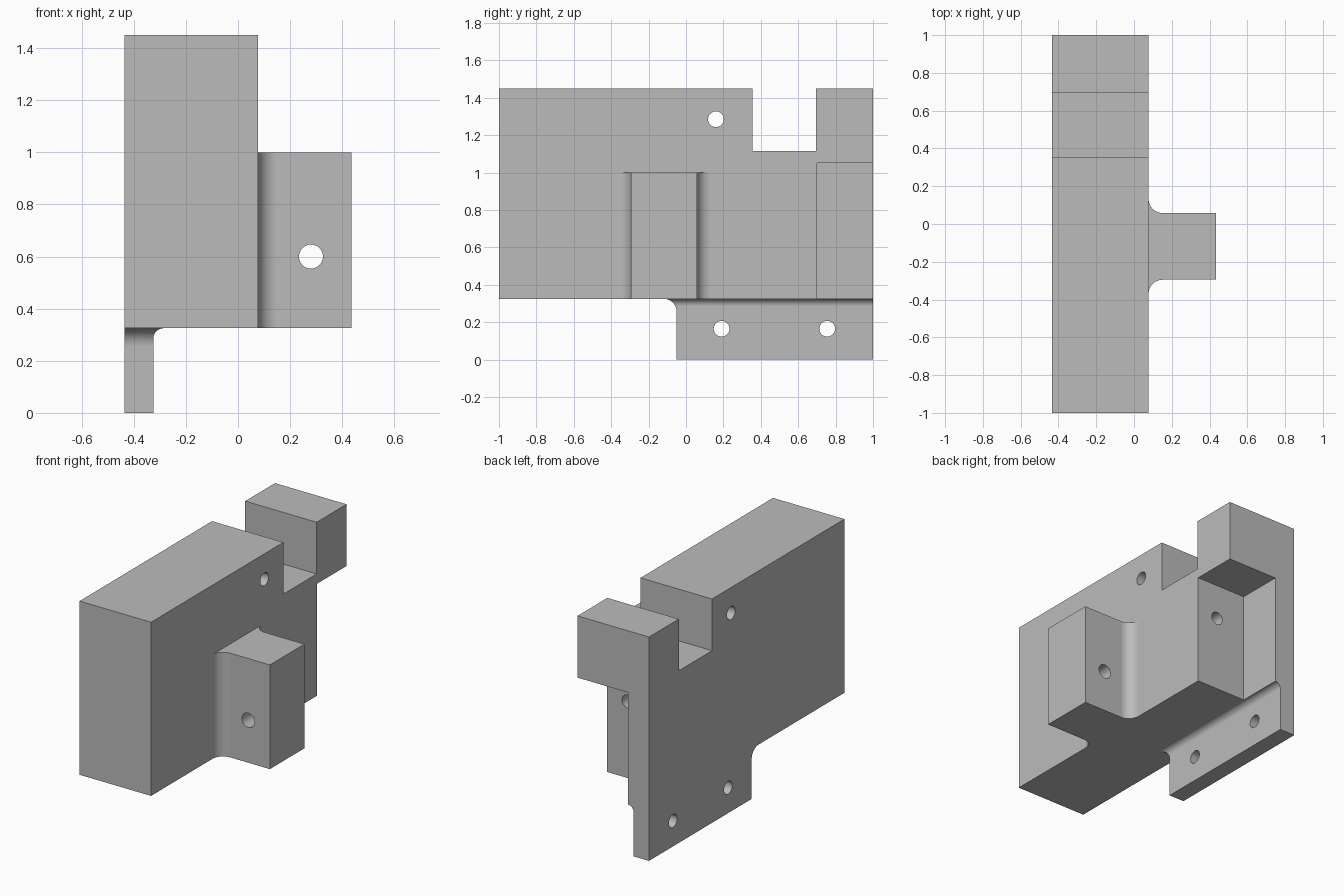
import bpy
import bmesh
from math import radians, cos, sin

cube = bpy.data.objects.get("Cube")
if cube:
    bpy.data.objects.remove(cube, do_unlink=True)

grey = bpy.data.materials.new("plain grey")
grey.use_nodes = True
tone = (0.5, 0.5, 0.5, 1.0)
grey.diffuse_color = tone
grey.node_tree.nodes["Principled BSDF"].inputs["Base Color"].default_value = tone


def arc(cu, cv, r, start, end, steps=12):
    """Points of a circular arc, angles in degrees."""
    angles = [radians(start + (end - start) * i / steps) for i in range(steps + 1)]
    return [(cu + r * cos(a), cv + r * sin(a)) for a in angles]


def prism(name, profile, axis, low, high):
    """Extrude a 2D profile along an axis between two positions."""
    place = {"x": lambda u, v, w: (w, u, v),
             "y": lambda u, v, w: (u, w, v),
             "z": lambda u, v, w: (u, v, w)}[axis]
    bm = bmesh.new()
    ends = [[bm.verts.new(place(u, v, w)) for u, v in profile] for w in (low, high)]
    bm.faces.new(ends[0])
    bm.faces.new(ends[1])
    n = len(profile)
    for i in range(n):
        j = (i + 1) % n
        bm.faces.new((ends[0][i], ends[0][j], ends[1][j], ends[1][i]))
    bmesh.ops.recalc_face_normals(bm, faces=bm.faces)
    mesh = bpy.data.meshes.new(name)
    bm.to_mesh(mesh)
    bm.free()
    mesh.materials.append(grey)
    obj = bpy.data.objects.new(name, mesh)
    bpy.context.collection.objects.link(obj)
    return obj


def combine(target, tool, operation):
    """Apply a boolean and remove the tool."""
    mod = target.modifiers.new("boolean", "BOOLEAN")
    mod.operation = operation
    mod.solver = "EXACT"
    mod.object = tool
    bpy.context.view_layer.objects.active = target
    bpy.ops.object.modifier_apply(modifier=mod.name)
    bpy.data.objects.remove(tool, do_unlink=True)


def drill(target, u, v, r, axis, low, high):
    circle = arc(u, v, r, 0, 360, 32)[:-1]
    combine(target, prism("drill", circle, axis, low, high), "DIFFERENCE")


BACK, FACE, BASE = -0.435, 0.077, 0.325

# Slab side outline: top notch and lower mounting flange with filleted end
outline = [(1, 0), (1, 1.45), (0.695, 1.45), (0.695, 1.115), (0.355, 1.115),
           (0.355, 1.45), (-1, 1.45), (-1, BASE)]
outline += arc(-0.12, BASE - 0.07, 0.07, 90, 0) + [(-0.05, 0)]
body = prism("bracket_body", outline, "x", BACK, FACE)

# Thin the flange, leaving a fillet under the slab
relief = arc(-0.285, BASE - 0.04, 0.04, 180, 90)
relief += [(0.2, BASE), (0.2, -0.1), (-0.325, -0.1)]
combine(body, prism("flange_relief", relief, "y", -0.13, 1.1), "DIFFERENCE")

# Rear corner pocket
pocket = [(-0.285, 0.2), (0.2, 0.2), (0.2, 1.05), (-0.285, 1.05)]
combine(body, prism("corner_pocket", pocket, "y", 0.7, 1.1), "DIFFERENCE")

# Side lug blended into the slab face
r, front, rear = 0.075, -0.295, 0.058
lug = [(0, rear + r), (0, front - r)]
lug += arc(FACE + r, front - r, r, 180, 90)
lug += [(0.435, front), (0.435, rear)]
lug += arc(FACE + r, rear + r, r, 270, 180)
combine(body, prism("side_lug", lug, "z", BASE, 1.0), "UNION")

# Through holes across the slab and flange
for y, z in ((0.16, 1.285), (0.19, 0.165), (0.755, 0.165)):
    drill(body, y, z, 0.042, "x", -0.6, 0.2)

# Lug hole and blind hole in the pocket wall
drill(body, 0.28, 0.6, 0.046, "y", -0.5, 0.3)
drill(body, -0.073, 0.82, 0.042, "y", 0.4, 0.8)

# Smooth the fillets and bores, keep flat faces flat
bpy.ops.object.select_all(action="DESELECT")
body.select_set(True)
bpy.context.view_layer.objects.active = body
bpy.ops.object.shade_smooth_by_angle(angle=radians(20))
weighted = body.modifiers.new("weighted_normals", "WEIGHTED_NORMAL")
weighted.weight = 100
weighted.keep_sharp = True
